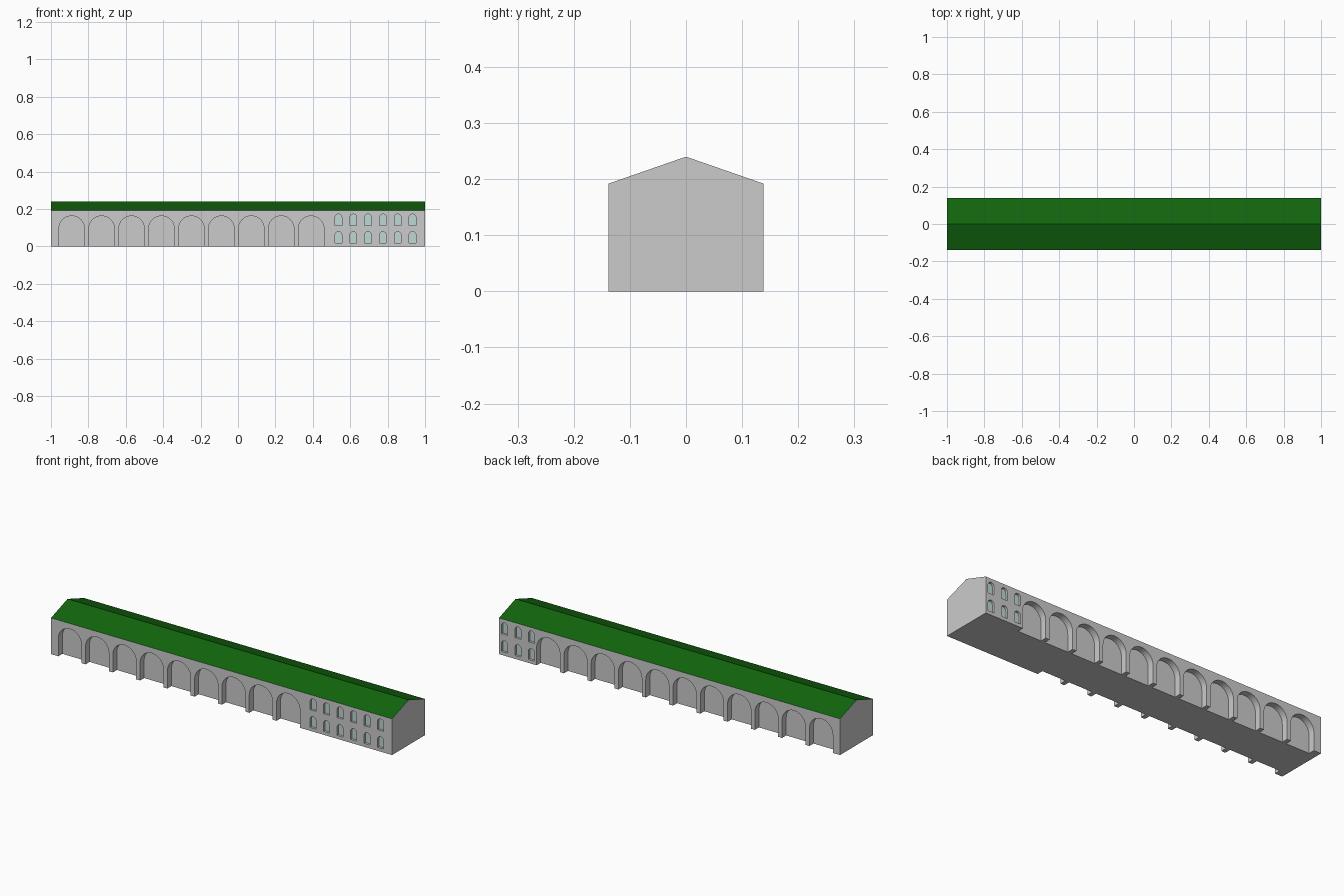
import bpy, bmesh
from math import pi, cos, sin

if "Cube" in bpy.data.objects:
    bpy.data.objects.remove(bpy.data.objects["Cube"])

HALF_Y, EAVES, RIDGE = 0.138, 0.192, 0.24


def material(name, rgb):
    m = bpy.data.materials.new(name)
    m.diffuse_color = (*rgb, 1)
    m.use_nodes = True
    m.node_tree.nodes["Principled BSDF"].inputs["Base Color"].default_value = m.diffuse_color
    return m


def prism(bm, points, offset):
    """Extrude a closed 3D outline into a solid; returns its faces."""
    a = [bm.verts.new(p) for p in points]
    b = [bm.verts.new([p[i] + offset[i] for i in range(3)]) for p in points]
    n = len(a)
    sides = [bm.faces.new((a[i], a[(i + 1) % n], b[(i + 1) % n], b[i])) for i in range(n)]
    return sides + [bm.faces.new(a[::-1]), bm.faces.new(b)]


def arch(bm, x, z0, z1, width, y0, y1, segs):
    """Solid round-headed arch between depths y0 and y1."""
    r = width / 2
    pts = [(x - r, y0, z0), (x + r, y0, z0)]
    pts += [(x + r * cos(pi * i / segs), y0, z1 - r + r * sin(pi * i / segs))
            for i in range(segs + 1)]
    prism(bm, pts, (0, y1 - y0, 0))


def finish(bm, name, mats=()):
    bmesh.ops.recalc_face_normals(bm, faces=bm.faces[:])
    me = bpy.data.meshes.new(name)
    bm.to_mesh(me)
    bm.free()
    for m in mats:
        me.materials.append(m)
    ob = bpy.data.objects.new(name, me)
    bpy.context.collection.objects.link(ob)
    return ob


green = material("roof_green", (0.006, 0.13, 0.004))
glass = material("window_glass", (0.52, 0.68, 0.66))

# Gabled body, with green on the two roof slopes
bm = bmesh.new()
profile = [(-HALF_Y, 0), (HALF_Y, 0), (HALF_Y, EAVES), (0, RIDGE), (-HALF_Y, EAVES)]
faces = prism(bm, [(-1, y, z) for y, z in profile], (2, 0, 0))
for f in faces[2:4]:
    f.material_index = 1
body = finish(bm, "building_body", (None, green))

# Arched bays and windows on the front (-1) and back (+1)
cut, panes = bmesh.new(), bmesh.new()
window_x = {-1: [0.537 + 0.0792 * i for i in range(6)],
            1: [0.81 + 0.079 * i for i in range(3)]}
for side, bays in ((-1, 9), (1, 11)):
    wall = side * HALF_Y
    outside = wall + side * 0.05
    for i in range(bays):
        arch(cut, -0.889 + 0.16 * i, -0.05, 0.163, 0.137, outside, wall - side * 0.034, 20)
    for x in window_x[side]:
        for z in (0.018, 0.112):
            arch(cut, x, z, z + 0.061, 0.036, outside, wall - side * 0.014, 12)
            arch(panes, x, z, z + 0.061, 0.036, wall - side * 0.012, wall - side * 0.016, 12)

finish(panes, "window_panes", (glass,))
cutter = finish(cut, "recess_cutter")
cutter.hide_render = True
cutter.hide_viewport = True
mod = body.modifiers.new("recesses", 'BOOLEAN')
mod.operation = 'DIFFERENCE'
mod.solver = 'EXACT'
mod.object = cutter
